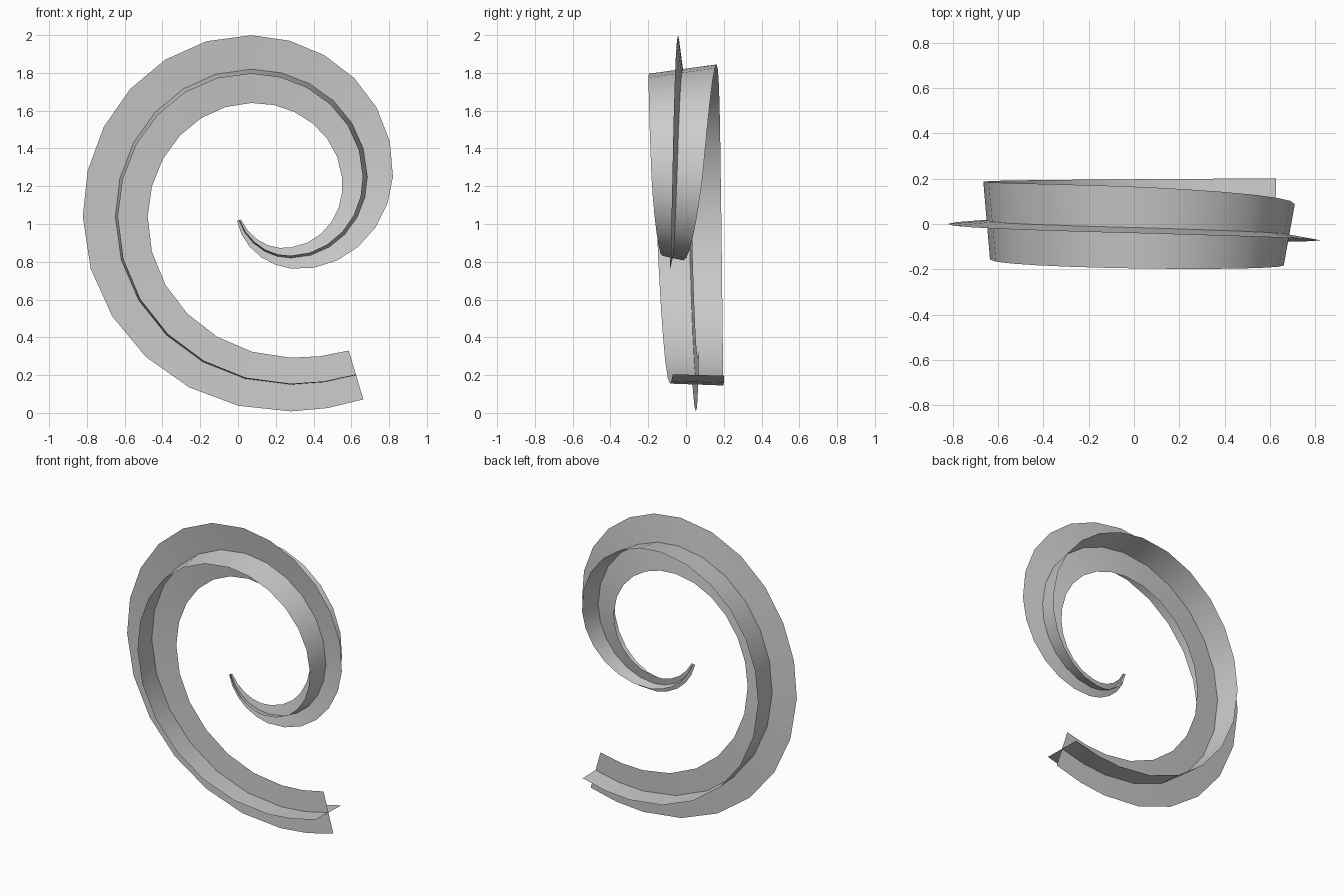
import bpy, math
from mathutils import Vector

if "Cube" in bpy.data.objects:
    bpy.data.objects.remove(bpy.data.objects["Cube"])

# Key stations along the spiral: turn angle, width, depth (y), outward lean
KEYS = [(-72, 0.022, -0.085, 0.27), (0, 0.115, -0.071, 0.22), (90, 0.275, -0.0475, 0.18),
        (180, 0.362, -0.0175, 0.137), (270, 0.345, 0.015, 0.086),
        (360, 0.284, 0.0575, 0.035), (376.7, 0.27, 0.065, 0.027)]

# Arcs of the centre line: centre x, centre z, radius x, radius z, start, end, steps
ARCS = [(0.28, 1.109, 0.289, 0.289, -72, 0, 5),
        (0.28, 1.25, 0.405, 0.43, 0, 90, 6),
        (0.07, 1.25, 0.615, 0.57, 90, 180, 6),
        (0.07, 1.04, 0.72, 0.78, 180, 270, 6),
        (0.28, 1.04, 0.93, 0.89, 270, 360, 6),
        (0.28, 1.35, 1.2, 1.2, 360, 376.7, 2)]


def slope(i, k):
    a, b = KEYS[max(i - 1, 0)], KEYS[min(i + 1, len(KEYS) - 1)]
    return (b[k] - a[k]) / (b[0] - a[0])


def value(angle, k):
    """Smooth interpolation of a key column."""
    i = 0
    while i < len(KEYS) - 2 and angle > KEYS[i + 1][0]:
        i += 1
    a, b = KEYS[i], KEYS[i + 1]
    h = b[0] - a[0]
    t = (angle - a[0]) / h
    return ((2*t**3 - 3*t*t + 1) * a[k] + (t**3 - 2*t*t + t) * h * slope(i, k)
            + (3*t*t - 2*t**3) * b[k] + (t**3 - t*t) * h * slope(i + 1, k))


def ribbon(name, pairs):
    verts = [v for pair in pairs for v in pair]
    faces = [(2*i, 2*i + 1, 2*i + 3, 2*i + 2) for i in range(len(pairs) - 1)]
    mesh = bpy.data.meshes.new(name)
    mesh.from_pydata(verts, [], faces)
    mesh.polygons.foreach_set("use_smooth", [True] * len(faces))
    obj = bpy.data.objects.new(name, mesh)
    bpy.context.collection.objects.link(obj)


flat, cross = [], []
for n, (cx, cz, rx, rz, a0, a1, steps) in enumerate(ARCS):
    for j in range(0 if n == 0 else 1, steps + 1):
        deg = a0 + (a1 - a0) * j / steps
        a = math.radians(deg)
        half, y, lean = value(deg, 1) / 2, value(deg, 2), value(deg, 3)
        p = Vector((cx + rx * math.sin(a), y, cz - rz * math.cos(a)))
        out = Vector((math.sin(a) / rx, 0, -math.cos(a) / rz)).normalized()
        side = Vector((0, 1, 0))
        u = (out - side * lean).normalized() * half
        v = (side + out * lean).normalized() * half
        flat.append((p - u, p + u))
        cross.append((p - v, p + v))

# Two crossing ribbons sharing one spiral centre line
ribbon("radial_ribbon", flat)
ribbon("cross_ribbon", cross)
